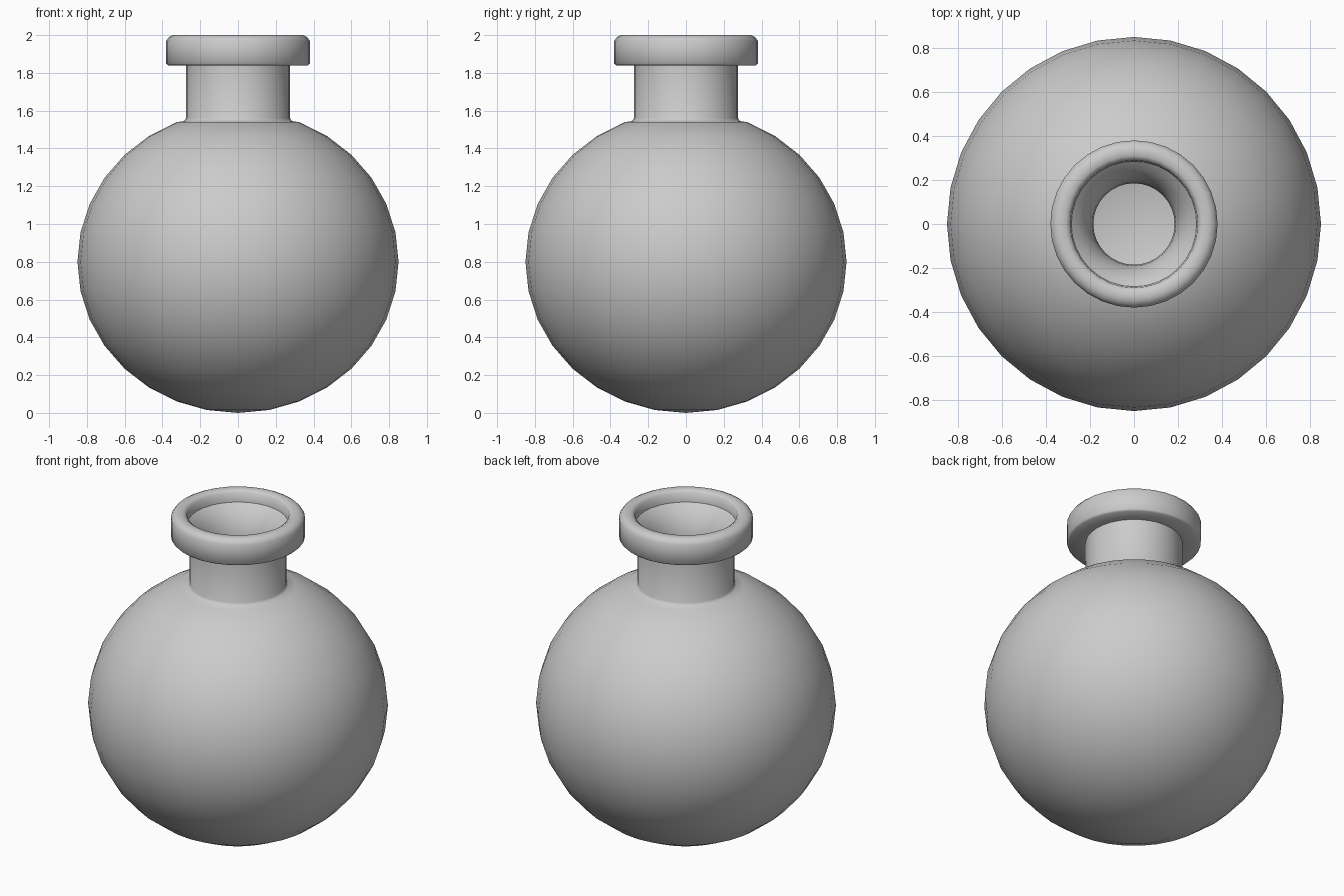
import bpy, bmesh, math

if "Cube" in bpy.data.objects:
    bpy.data.objects.remove(bpy.data.objects["Cube"])

SIDES = 32


def lathe(name, profile, sharp_angle=50):
    """Spin an (r, z) profile around z; profile runs upward on outside faces."""
    bm = bmesh.new()
    rings = []
    for r, z in profile:
        if r < 1e-5:
            rings.append([bm.verts.new((0, 0, z))] * SIDES)
        else:
            rings.append([bm.verts.new((r * math.cos(2 * math.pi * i / SIDES),
                                        r * math.sin(2 * math.pi * i / SIDES), z))
                          for i in range(SIDES)])
    for low, high in zip(rings, rings[1:]):
        for i in range(SIDES):
            j = (i + 1) % SIDES
            corners = list(dict.fromkeys((low[i], low[j], high[j], high[i])))
            bm.faces.new(corners)
    mesh = bpy.data.meshes.new(name)
    bm.to_mesh(mesh)
    bm.free()
    obj = bpy.data.objects.new(name, mesh)
    bpy.context.collection.objects.link(obj)
    bpy.ops.object.select_all(action='DESELECT')
    obj.select_set(True)
    bpy.context.view_layer.objects.active = obj
    bpy.ops.object.shade_smooth_by_angle(angle=math.radians(sharp_angle))
    return obj


# round bulb, slightly flattened, flowing into the straight neck
bulb = [(0.85 * math.sin(math.pi * k / 16), 0.8 - 0.8 * math.cos(math.pi * k / 16))
        for k in range(15)]
neck = [(0.285, 1.545), (0.275, 1.56), (0.275, 1.85)]
lathe("bulb_and_neck", bulb + neck, 60)

# thick lip ring around the mouth
lathe("lip", [(0.27, 1.84), (0.37, 1.84), (0.38, 1.85), (0.38, 1.97), (0.365, 1.99),
              (0.345, 2.0), (0.31, 2.0), (0.29, 1.985), (0.285, 1.93)])

# funnel-shaped throat inside the neck, open into the bulb
lathe("throat", [(0.285, 1.93), (0.25, 1.90), (0.21, 1.84), (0.19, 1.77),
                 (0.185, 1.70), (0.185, 1.55)])
